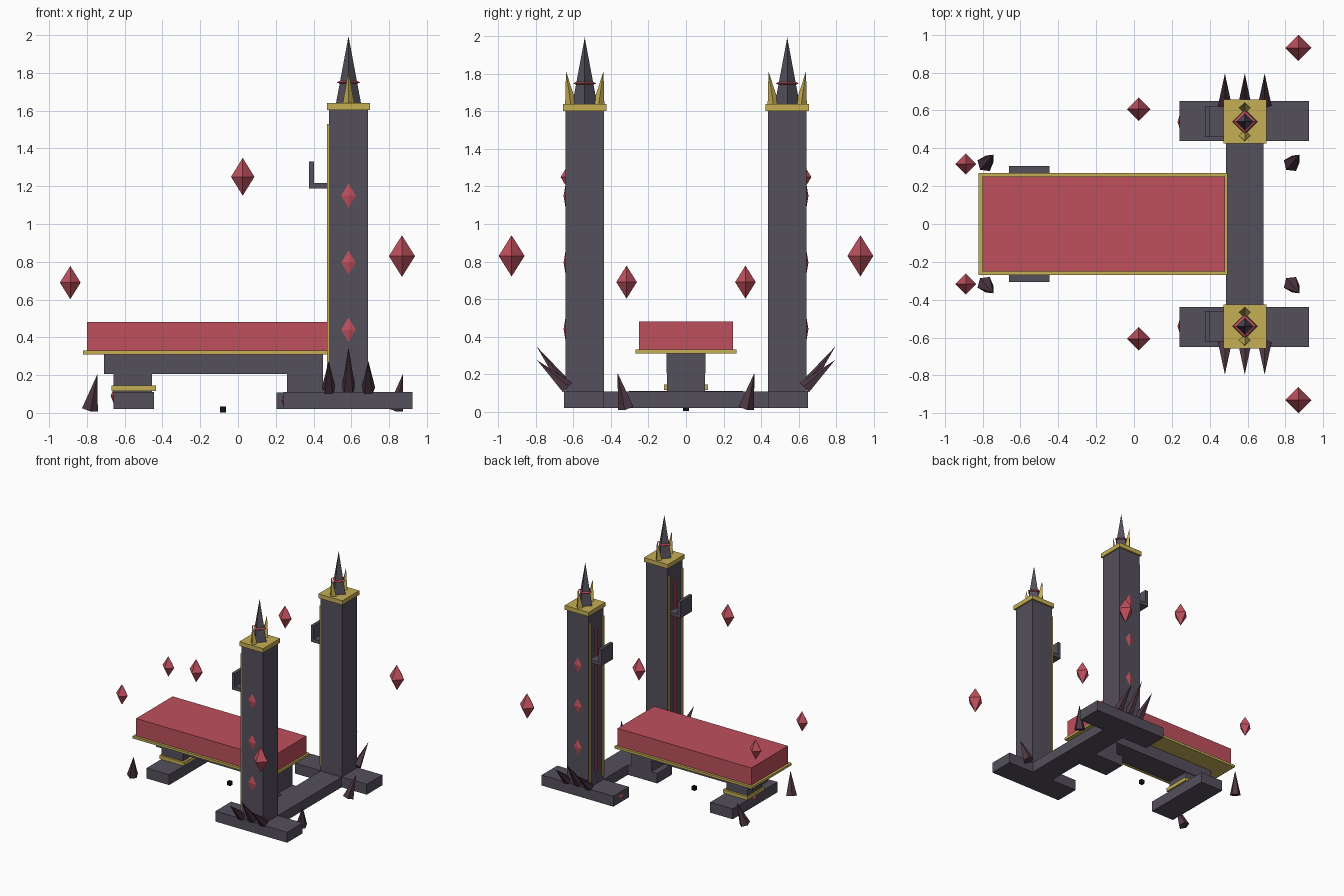
import bpy, bmesh
from mathutils import Vector, Matrix

if "Cube" in bpy.data.objects:
    bpy.data.objects.remove(bpy.data.objects["Cube"])


def material(name, rgb):
    m = bpy.data.materials.new(name)
    m.diffuse_color = (*rgb, 1)
    m.use_nodes = True
    m.node_tree.nodes["Principled BSDF"].inputs["Base Color"].default_value = m.diffuse_color
    return m


STONE = material("dark_stone", (0.09, 0.08, 0.107))
RED = material("red", (0.52, 0.08, 0.11))
GOLD = material("gold", (0.56, 0.43, 0.09))
THORN = material("thorn", (0.08, 0.04, 0.06))
BLACK = material("black", (0.005, 0.005, 0.005))


def finish(name, bm, mat):
    bmesh.ops.recalc_face_normals(bm, faces=bm.faces)
    me = bpy.data.meshes.new(name)
    bm.to_mesh(me)
    bm.free()
    me.materials.append(mat)
    ob = bpy.data.objects.new(name, me)
    bpy.context.collection.objects.link(ob)
    return ob


def box(name, x, y, z, mat=STONE):
    """Box from (min, max) ranges."""
    bm = bmesh.new()
    bmesh.ops.create_cube(bm, size=1)
    for v in bm.verts:
        v.co = [(r[0] + r[1]) / 2 + c * (r[1] - r[0]) for r, c in zip((x, y, z), v.co)]
    return finish(name, bm, mat)


def gem(name, centre, radii, mat=RED):
    """Octahedron with its corners on the axes."""
    bm = bmesh.new()
    for i in range(3):
        for s in (-1, 1):
            p = Vector(centre)
            p[i] += s * radii[i]
            bm.verts.new(p)
    bmesh.ops.convex_hull(bm, input=bm.verts)
    return finish(name, bm, mat)


def spike(name, base, tip, radius, sides, mat):
    """Pointed cone from base centre to tip."""
    base, tip = Vector(base), Vector(tip)
    d = tip - base
    rot = d.to_track_quat('Z', 'Y').to_matrix().to_4x4() if d.xy.length > 1e-6 else Matrix()
    bm = bmesh.new()
    bmesh.ops.create_cone(bm, cap_ends=True, segments=sides, radius1=radius, radius2=0,
                          depth=d.length, matrix=Matrix.Translation((base + tip) / 2) @ rot)
    bmesh.ops.remove_doubles(bm, verts=bm.verts, dist=1e-5)
    return finish(name, bm, mat)


# Bench
box("pad", (-0.80, 0.48), (-0.25, 0.25), (0.33, 0.48), RED)
box("pad_tray", (-0.82, 0.495), (-0.27, 0.27), (0.31, 0.33), GOLD)
box("bench_beam", (-0.71, 0.45), (-0.105, 0.105), (0.205, 0.312))
box("front_leg", (-0.66, -0.455), (-0.10, 0.10), (0.10, 0.21))
box("front_leg_band", (-0.67, -0.435), (-0.117, 0.117), (0.115, 0.145), GOLD)
box("front_foot", (-0.66, -0.445), (-0.305, 0.305), (0.02, 0.11))
gem("front_foot_gem", (-0.66, 0, 0.09), (0.014, 0.035, 0.035))
box("rear_leg", (0.26, 0.45), (-0.10, 0.10), (0.10, 0.21))

# Base frame
box("base_spur", (0.205, 0.49), (-0.10, 0.10), (0.02, 0.107))
box("base_crossbar", (0.485, 0.685), (-0.44, 0.44), (0.02, 0.107))
box("origin_cube", (-0.095, -0.063), (-0.016, 0.016), (0.003, 0.035), BLACK)

X, Y = 0.585, 0.54  # upright centre
for s, side in ((-1, "left"), (1, "right")):
    def yr(a, b):
        return tuple(sorted((s * a, s * b)))

    # Upright with foot and cap
    box(f"{side}_base_foot", (0.24, 0.925), yr(0.437, 0.65), (0.02, 0.11))
    gem(f"{side}_base_foot_gem", (0.242, s * Y, 0.065), (0.012, 0.04, 0.03))
    box(f"{side}_upright", (0.482, 0.687), yr(0.438, 0.642), (0.10, 1.61))
    box(f"{side}_cap", (0.472, 0.70), yr(0.425, 0.657), (1.603, 1.64), GOLD)

    # Gold edging, glowing strip and bar hook on the bench-facing side
    for k, e in (("inner", -1), ("outer", 1)):
        c = Y + e * 0.088
        box(f"{side}_trim_{k}", (0.472, 0.485), yr(c - 0.01, c + 0.01), (0.15, 1.53), GOLD)
    box(f"{side}_glow_strip", (0.475, 0.485), yr(Y - 0.013, Y + 0.013), (0.22, 1.45), RED)
    box(f"{side}_hook_floor", (0.375, 0.484), yr(0.46, 0.62), (1.187, 1.217))
    box(f"{side}_hook_lip", (0.375, 0.402), yr(0.46, 0.62), (1.215, 1.33))

    # Spire, ring and gold prongs
    spike(f"{side}_spire", (X, s * Y, 1.635), (X, s * Y, 1.995), 0.067, 4, STONE)
    gem(f"{side}_spire_ring", (X, s * Y, 1.75), (0.062, 0.062, 0.028))
    for k, e in (("inner", -1), ("outer", 1)):
        spike(f"{side}_prong_{k}", (X, s * Y + e * 0.074, 1.635),
              (X, s * Y + e * 0.10, 1.815), 0.031, 4, GOLD)

    # Gems set in the outer face
    for i, z in enumerate((0.44, 0.795, 1.15)):
        gem(f"{side}_inset_gem_{i}", (X, s * 0.64, z), (0.045, 0.013, 0.077))

    # Thorns at the upright base
    for i, (dx, tz) in enumerate(((-0.105, 0.275), (0, 0.345), (0.105, 0.275))):
        spike(f"{side}_base_thorn_{i}", (X + dx, s * 0.635, 0.125),
              (X + dx, s * 0.795, tz), 0.038, 5, THORN)

    # Ground thorns
    for k, x in (("front", -0.785), ("rear", 0.832)):
        spike(f"{side}_ground_thorn_{k}", (x, s * 0.318, 0.02),
              (x + 0.042, s * 0.366, 0.208), 0.045, 5, THORN)

    # Floating crystals
    for i, (x, y, z, r, h) in enumerate(((0.025, 0.607, 1.25, 0.062, 0.10),
                                         (0.868, 0.93, 0.83, 0.069, 0.11),
                                         (-0.888, 0.317, 0.69, 0.055, 0.088))):
        gem(f"{side}_crystal_{i}", (x, s * y, z), (r, r, h))
